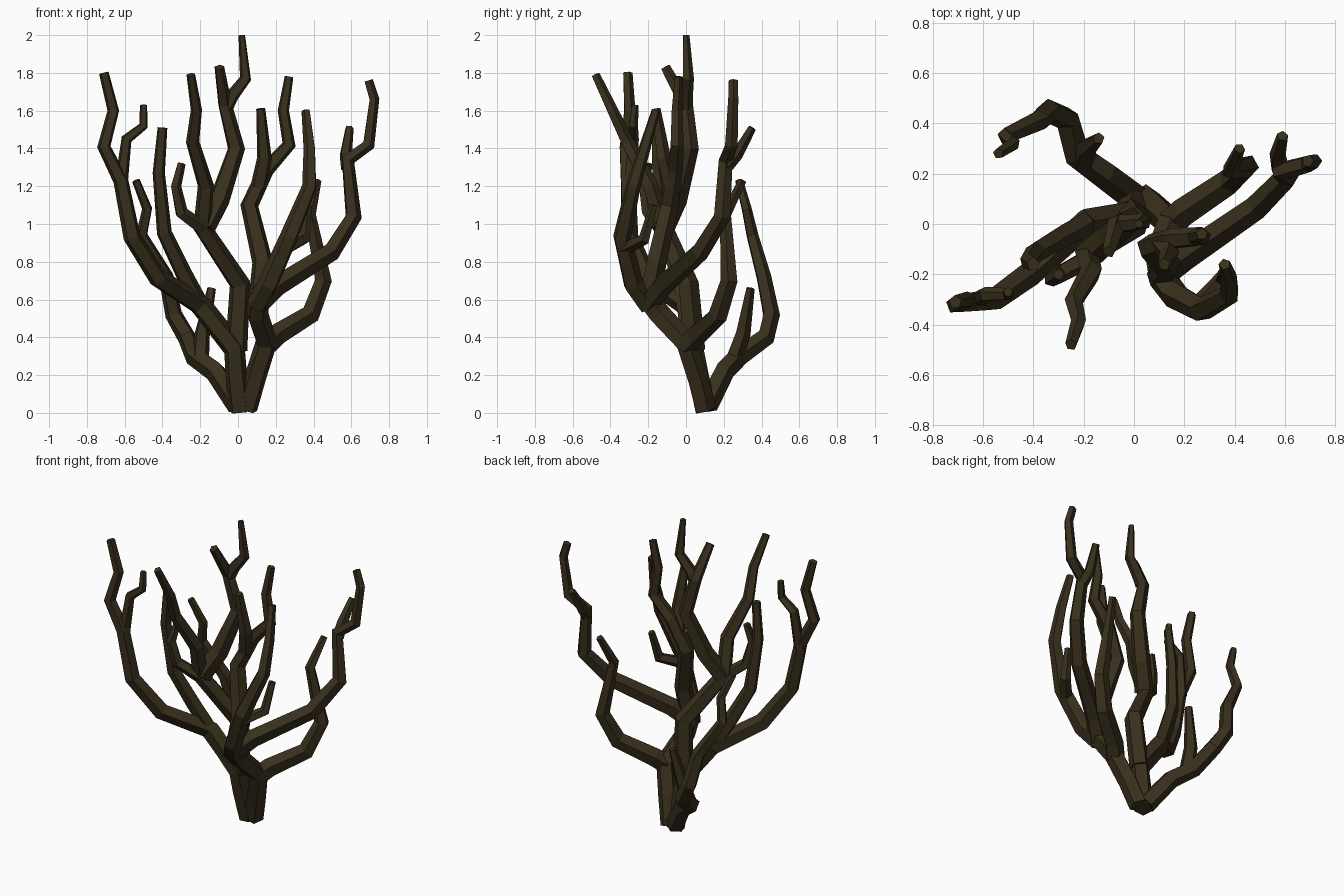
import bpy, math
from mathutils import Vector

SIDES = 5
bark = bpy.data.materials.new("bark")
bark.diffuse_color = (0.04, 0.029, 0.012, 1)


def branch(name, r0, r1, pts):
    """Faceted tube along pts, thick for most of its length, tapering to a capped tip."""
    pts = [Vector(p) for p in pts]
    n = len(pts)
    lens = [0.0]
    for a, b in zip(pts, pts[1:]):
        lens.append(lens[-1] + (b - a).length)
    verts, faces = [], []
    u = Vector((1, 0.3, 0))
    for i, p in enumerate(pts):
        d_in = (p - pts[max(i - 1, 0)]).normalized()
        d_out = (pts[min(i + 1, n - 1)] - p).normalized()
        t = (d_in + d_out).normalized()
        u = (u - t * u.dot(t)).normalized()      # carried-along frame, no twist
        v = t.cross(u)
        r = r0 + (r1 - r0) * (lens[i] / lens[-1]) ** 1.5
        for k in range(SIDES):
            a = 2 * math.pi * k / SIDES
            verts.append(p + (u * math.cos(a) + v * math.sin(a)) * r)
    for i in range(n - 1):
        for k in range(SIDES):
            j = (k + 1) % SIDES
            faces.append((i * SIDES + k, i * SIDES + j,
                          (i + 1) * SIDES + j, (i + 1) * SIDES + k))
    faces.append(tuple(reversed(range(SIDES))))
    faces.append(tuple(range((n - 1) * SIDES, n * SIDES)))
    me = bpy.data.meshes.new(name)
    me.from_pydata(verts, [], faces)
    me.materials.append(bark)
    ob = bpy.data.objects.new(name, me)
    bpy.context.collection.objects.link(ob)


# Trunks rising from the shared foot
branch("right_trunk", .06, .062, [(.045, .1, .02), (.09, .06, .18), (.15, 0, .37),
                                  (.1, -.14, .52), (.11, -.2, .6)])
branch("left_trunk", .06, .06, [(.01, .1, .01), (-.01, .06, .2), (-.02, .03, .35),
                                (-.2, 0, .57)])

# Left limb and its shoots
branch("left_limb", .06, .027, [(-.02, .03, .34), (-.2, 0, .57), (-.42, -.2, .71),
                                (-.56, -.3, .93), (-.62, -.31, 1.23), (-.71, -.32, 1.41),
                                (-.66, -.3, 1.6), (-.71, -.31, 1.8)])
branch("left_limb_shoot", .037, .02, [(-.62, -.3, 1.2), (-.59, -.28, 1.45),
                                      (-.5, -.28, 1.52), (-.5, -.27, 1.63)])
branch("left_inner_limb", .048, .027, [(-.2, 0, .57), (-.29, -.05, .74), (-.39, -.11, .95),
                                       (-.42, -.15, 1.27), (-.4, -.16, 1.51)])

# Rear limb and its shoot
branch("rear_limb", .06, .022, [(0, .11, .04), (-.12, .2, .22), (-.23, .28, .3),
                                (-.27, .42, .4), (-.34, .45, .52), (-.38, .41, .72),
                                (-.51, .35, .94), (-.48, .32, 1.08), (-.54, .28, 1.23)])
branch("rear_limb_shoot", .048, .024, [(-.2, .25, .28), (-.19, .3, .42), (-.14, .34, .66)])

# Central limb with its front fork, side hook and tallest shoots
branch("front_fork", .062, .024, [(-.01, .04, .33), (.01, .01, .68), (-.19, -.12, .98),
                                  (-.17, -.19, 1.2), (-.24, -.31, 1.43), (-.22, -.39, 1.6),
                                  (-.25, -.48, 1.79)])
branch("side_hook", .04, .023, [(-.19, -.14, .98), (-.3, -.2, 1.06), (-.33, -.22, 1.2),
                                (-.3, -.2, 1.32)])
branch("central_limb", .06, .027, [(-.18, -.12, .98), (-.1, -.05, 1.13), (-.01, .02, 1.4),
                                   (-.07, 0, 1.63), (-.1, -.11, 1.83)])
branch("tallest_shoot", .038, .018, [(-.06, 0, 1.62), (-.03, .0, 1.68), (.04, .01, 1.77),
                                     (.02, 0, 2.0)])

# Right limbs
branch("right_limb", .058, .025, [(.11, -.2, .58), (.2, -.13, .67), (.49, .07, .85),
                                  (.61, .19, 1.04), (.58, .21, 1.34), (.69, .24, 1.42),
                                  (.72, .25, 1.66), (.69, .25, 1.76)])
branch("right_limb_shoot", .037, .023, [(.58, .21, 1.3), (.57, .27, 1.37), (.59, .35, 1.51)])
branch("right_rear_limb", .06, .022, [(.15, 0, .36), (.2, .05, .41), (.38, .17, .52),
                                      (.45, .23, .7), (.38, .21, 1.05), (.42, .3, 1.23)])
branch("right_front_limb", .058, .024, [(.1, -.2, .57), (.16, -.28, .68), (.27, -.34, .93),
                                        (.38, -.28, 1.2), (.38, -.22, 1.4), (.36, -.16, 1.6)])
branch("right_front_hook", .038, .022, [(.25, -.33, .87), (.35, -.22, .92), (.37, -.17, 1.1)])

# Inner right limb and its shoot
branch("inner_right_limb", .06, .024, [(.11, -.2, .58), (.13, -.16, .8), (.06, -.09, 1.1),
                                       (.15, -.06, 1.29), (.27, -.05, 1.42),
                                       (.24, -.05, 1.6), (.27, -.04, 1.78)])
branch("inner_right_shoot", .045, .025, [(.11, -.08, 1.2), (.14, -.12, 1.35), (.12, -.16, 1.61)])
